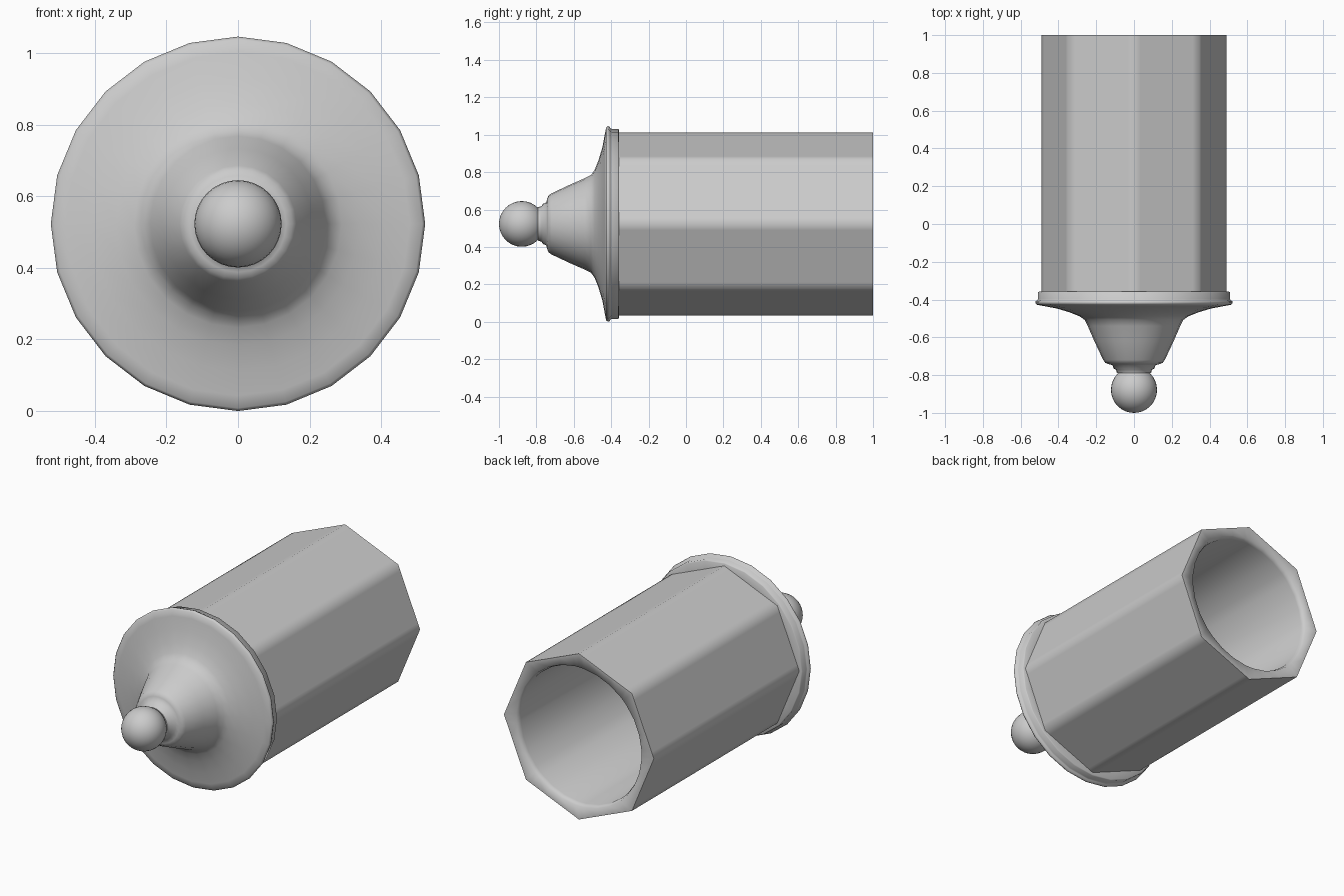
import bpy, bmesh, math
from mathutils import Vector

if "Cube" in bpy.data.objects:
    bpy.data.objects.remove(bpy.data.objects["Cube"])

CZ = 0.523  # height of the long axis


def loft(name, rings, cap_start=False, cap_end=False, angle=180):
    """Skin a list of closed point rings running along y."""
    bm = bmesh.new()
    rows = [[bm.verts.new(p) for p in ring] for ring in rings]
    n = len(rows[0])
    for a, b in zip(rows, rows[1:]):
        for i in range(n):
            j = (i + 1) % n
            bm.faces.new((a[i], a[j], b[j], b[i]))
    if cap_start:
        bm.faces.new(rows[0])
    if cap_end:
        bm.faces.new(rows[-1])
    bmesh.ops.recalc_face_normals(bm, faces=bm.faces)
    me = bpy.data.meshes.new(name)
    bm.to_mesh(me)
    bm.free()
    ob = bpy.data.objects.new(name, me)
    bpy.context.collection.objects.link(ob)
    bpy.ops.object.select_all(action='DESELECT')
    bpy.context.view_layer.objects.active = ob
    ob.select_set(True)
    bpy.ops.object.shade_smooth_by_angle(angle=math.radians(angle))
    return ob


def circle(y, r, n=24):
    return [(r * math.cos(2 * math.pi * i / n), y, CZ + r * math.sin(2 * math.pi * i / n))
            for i in range(n)]


# Octagonal sleeve with support loops near its corners and a round bore
def octagon(r=0.49):
    pts = []
    for k in range(8):
        a, b = (Vector((math.cos(t), math.sin(t))) * r
                for t in (k * math.pi / 4, (k + 1) * math.pi / 4))
        pts += [a.lerp(b, f) for f in (0, 0.1, 0.37, 0.63, 0.9)]
    return pts


outline = octagon()


def outer(y):
    return [(p.x, y, CZ + p.y) for p in outline]


def bore(y, r):
    return [(p.x / p.length * r, y, CZ + p.y / p.length * r) for p in outline]


loft("octagonal_sleeve",
     [outer(-0.38), outer(-0.31), outer(0.95), outer(1.0),
      bore(1.0, 0.41), bore(0.97, 0.40), bore(-0.30, 0.40)],
     cap_start=True, cap_end=True, angle=80)

# Collar, flange and flared nose turned as one profile (y, radius)
profile = [(-0.358, 0.44), (-0.358, 0.502), (-0.362, 0.508), (-0.398, 0.508), (-0.404, 0.512),
           (-0.408, 0.52), (-0.418, 0.523), (-0.427, 0.515), (-0.434, 0.48), (-0.447, 0.41),
           (-0.468, 0.34), (-0.488, 0.29), (-0.507, 0.262), (-0.54, 0.245), (-0.62, 0.21),
           (-0.72, 0.163), (-0.735, 0.152), (-0.742, 0.135), (-0.747, 0.115),
           (-0.765, 0.107), (-0.772, 0.095), (-0.79, 0.09)]
loft("flared_nose", [circle(y, r) for y, r in profile], True, True, angle=60)

# Ball knob on the tip
bpy.ops.mesh.primitive_uv_sphere_add(segments=32, ring_count=16, radius=0.122,
                                     location=(0, -0.878, CZ), rotation=(math.pi / 2, 0, 0))
bpy.context.object.name = "tip_ball"
bpy.ops.object.shade_smooth()
